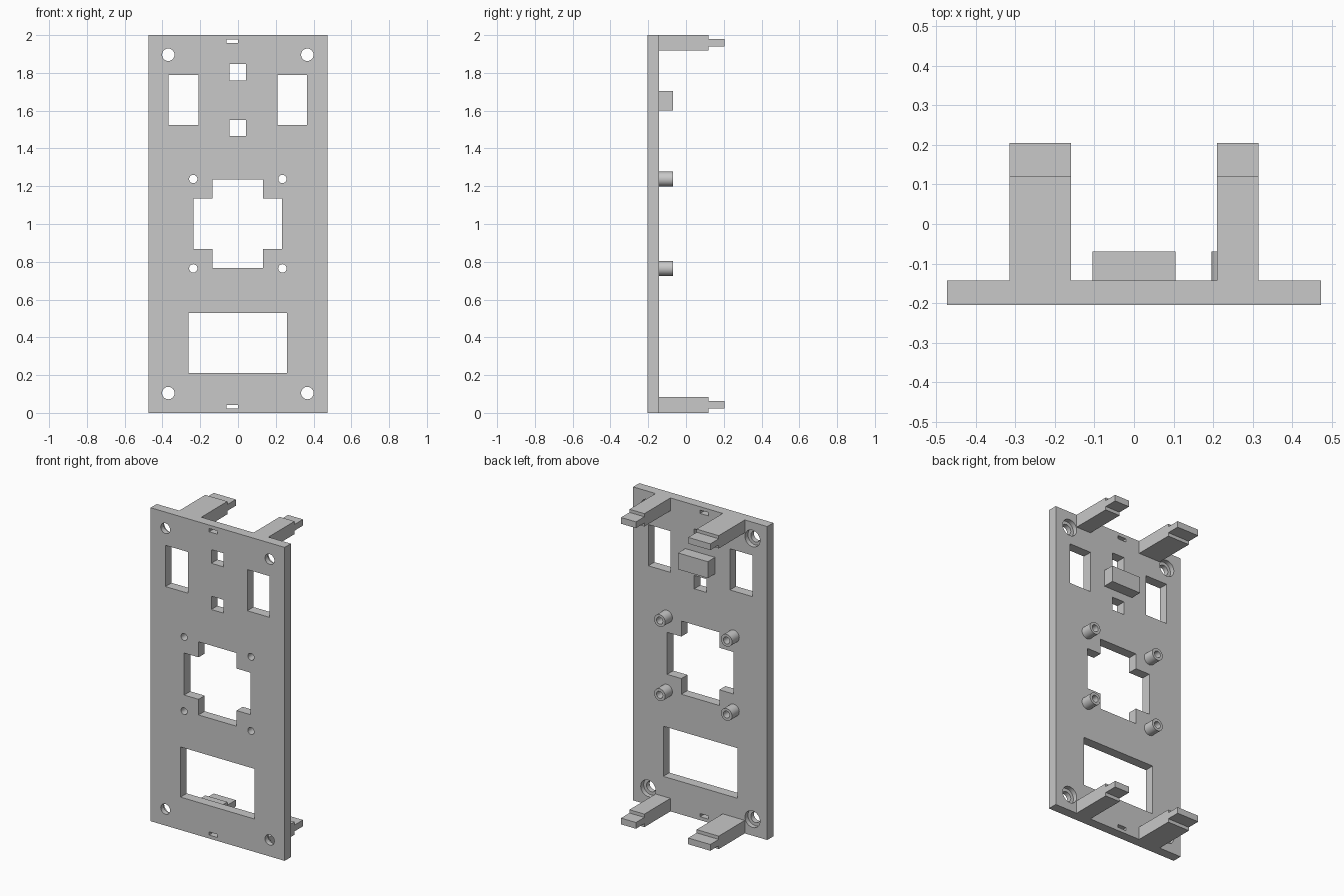
import bpy
import bmesh
import math
from mathutils import Matrix, Vector

cube = bpy.data.objects.get("Cube")
if cube:
    bpy.data.objects.remove(cube, do_unlink=True)

grey = bpy.data.materials.new("light grey")
grey.use_nodes = True
GREY = (0.58, 0.58, 0.58, 1)
grey.diffuse_color = GREY
grey.node_tree.nodes["Principled BSDF"].inputs["Base Color"].default_value = GREY

FRONT, BACK, POST_END = -0.205, -0.143, -0.07


def finish(name, bm):
    bmesh.ops.recalc_face_normals(bm, faces=bm.faces)
    mesh = bpy.data.meshes.new(name)
    bm.to_mesh(mesh)
    bm.free()
    mesh.materials.append(grey)
    obj = bpy.data.objects.new(name, mesh)
    bpy.context.scene.collection.objects.link(obj)
    return obj


def prism(name, outline, axis, start, end):
    """Extrude a closed 2D outline along y (outline is x,z) or x (outline is y,z)."""
    bm = bmesh.new()
    if axis == "y":
        verts = [bm.verts.new((a, start, b)) for a, b in outline]
        offset = Vector((0, end - start, 0))
    else:
        verts = [bm.verts.new((start, a, b)) for a, b in outline]
        offset = Vector((end - start, 0, 0))
    face = bm.faces.new(verts)
    new = bmesh.ops.extrude_face_region(bm, geom=[face])["geom"]
    bmesh.ops.translate(bm, verts=[v for v in new if isinstance(v, bmesh.types.BMVert)], vec=offset)
    return finish(name, bm)


def block(name, x0, x1, y0, y1, z0, z1):
    return prism(name, [(x0, z0), (x1, z0), (x1, z1), (x0, z1)], "y", y0, y1)


def cylinder(name, x, z, radius, y0, y1):
    bm = bmesh.new()
    place = Matrix.Translation((x, (y0 + y1) / 2, z)) @ Matrix.Rotation(math.pi / 2, 4, "X")
    bmesh.ops.create_cone(bm, cap_ends=True, segments=32, radius1=radius,
                          radius2=radius, depth=y1 - y0, matrix=place)
    return finish(name, bm)


def cut(target, cutter):
    cutter.hide_render = True
    mod = target.modifiers.new("cut", "BOOLEAN")
    mod.operation = "DIFFERENCE"
    mod.solver = "EXACT"
    mod.object = cutter
    bpy.context.view_layer.update()
    bpy.context.view_layer.objects.active = target
    bpy.ops.object.modifier_apply(modifier=mod.name)
    bpy.data.objects.remove(cutter, do_unlink=True)


def smooth(obj):
    bpy.ops.object.select_all(action="DESELECT")
    obj.select_set(True)
    bpy.context.view_layer.objects.active = obj
    bpy.ops.object.shade_smooth_by_angle(angle=math.radians(30))


# Face plate
plate = block("face_plate", -0.473, 0.473, FRONT, BACK, 0, 2)

# Rectangular windows and small slots: x0, x1, z0, z1
openings = [
    (-0.262, 0.26, 0.21, 0.53),
    (-0.368, -0.21, 1.525, 1.788), (0.209, 0.366, 1.525, 1.788),
    (-0.045, 0.042, 1.76, 1.847), (-0.045, 0.042, 1.465, 1.55),
    (-0.06, 0, 1.957, 1.978), (-0.06, 0, 0.022, 0.042),
]
for x0, x1, z0, z1 in openings:
    cut(plate, block("opening_cutter", x0, x1, FRONT - 0.1, BACK + 0.1, z0, z1))

# Cross-shaped centre opening
X0, X1, X2, X3 = -0.236, -0.135, 0.133, 0.233
Z0, Z1, Z2, Z3 = 0.768, 0.868, 1.136, 1.235
cross = [(X1, Z0), (X2, Z0), (X2, Z1), (X3, Z1), (X3, Z2), (X2, Z2),
         (X2, Z3), (X1, Z3), (X1, Z2), (X0, Z2), (X0, Z1), (X1, Z1)]
cut(plate, prism("cross_cutter", cross, "y", FRONT - 0.1, BACK + 0.1))

# Corner screw holes, recessed from the back
for x in (-0.369, 0.367):
    for z in (0.105, 1.896):
        cut(plate, cylinder("screw_cutter", x, z, 0.033, FRONT - 0.1, BACK + 0.1))
        cut(plate, cylinder("recess_cutter", x, z, 0.053, BACK - 0.03, BACK + 0.1))

# Hollow mounting posts around the centre opening
for side, x in (("right", -0.237), ("left", 0.235)):
    for level, z in (("lower", 0.765), ("upper", 1.238)):
        cut(plate, cylinder("bore_cutter", x, z, 0.022, FRONT - 0.1, BACK + 0.1))
        post = cylinder(f"{level}_{side}_post", x, z, 0.039, BACK, POST_END)
        cut(post, cylinder("bore_cutter", x, z, 0.022, BACK - 0.1, POST_END + 0.1))
        smooth(post)
smooth(plate)

# Rear support block between the small windows
block("rear_block", -0.105, 0.105, BACK, POST_END, 1.6, 1.705)

# Stepped clip arms at top and bottom; the right pair is wider
STEP, TIP = 0.12, 0.205
for side, x0, x1 in (("right", -0.315, -0.159), ("left", 0.21, 0.315)):
    for level, z0, t0, t1, z1 in (("lower", 0, 0.022, 0.062, 0.083),
                                  ("upper", 1.918, 1.94, 1.98, 2)):
        outline = [(BACK, z0), (STEP, z0), (STEP, t0), (TIP, t0),
                   (TIP, t1), (STEP, t1), (STEP, z1), (BACK, z1)]
        prism(f"{level}_{side}_clip_arm", outline, "x", x0, x1)
